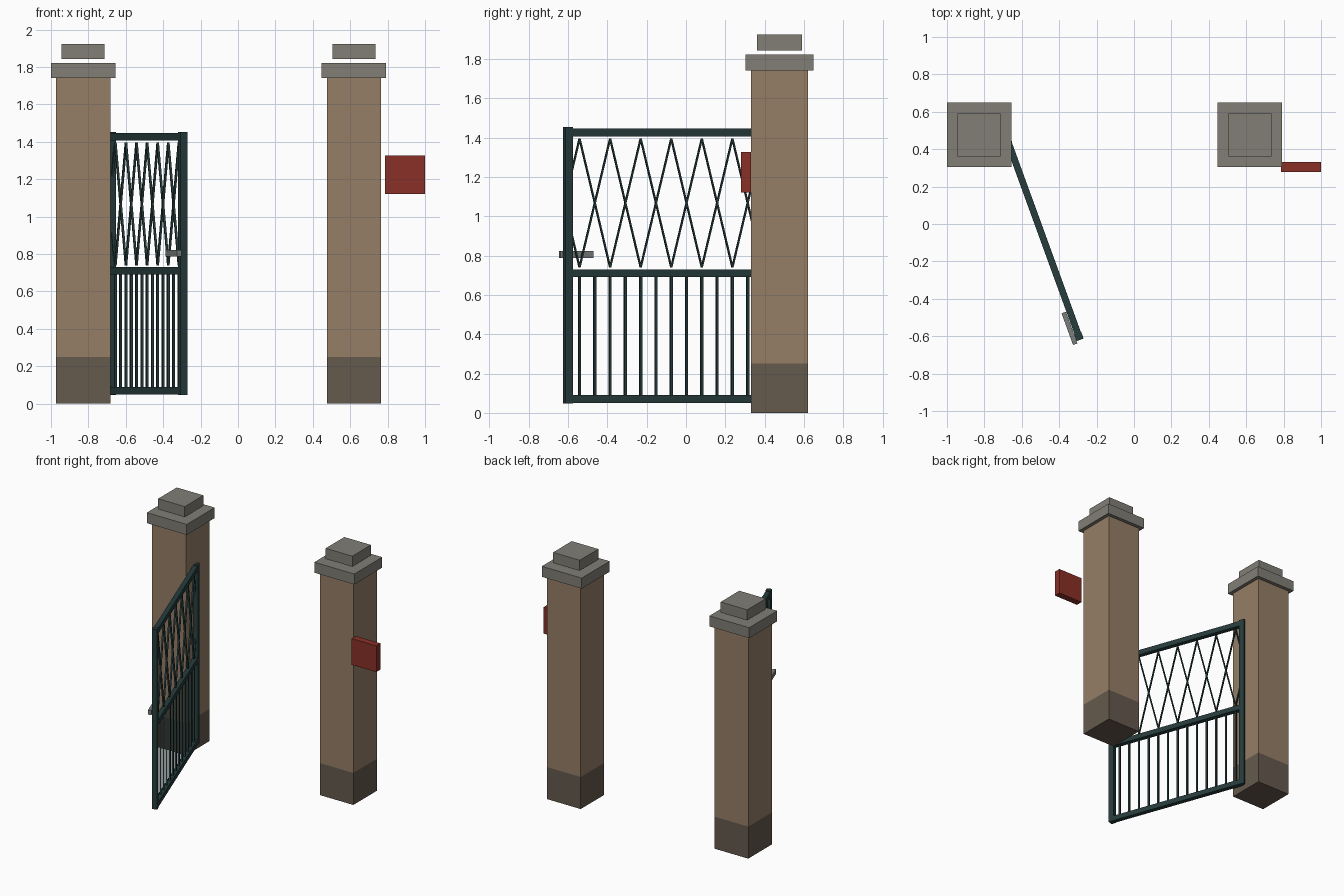
import bpy
from math import radians, hypot, atan2
from mathutils import Matrix, Vector

if "Cube" in bpy.data.objects:
    bpy.data.objects.remove(bpy.data.objects["Cube"])


def material(name, rgb):
    m = bpy.data.materials.new(name)
    m.diffuse_color = (*rgb, 1)
    m.use_nodes = True
    m.node_tree.nodes["Principled BSDF"].inputs["Base Color"].default_value = m.diffuse_color
    return m


STONE = material("sandstone", (0.30, 0.21, 0.135))
PLINTH = material("dark_stone", (0.13, 0.10, 0.075))
CAP = material("cap_stone", (0.22, 0.21, 0.18))
IRON = material("painted_iron", (0.02, 0.045, 0.045))
STEEL = material("steel", (0.20, 0.21, 0.21))
RED = material("red_paint", (0.25, 0.03, 0.02))


def box(name, centre, size, mat, frame=Matrix(), tilt=0.0):
    """Box in a local frame, tilted about the local y axis."""
    bpy.ops.mesh.primitive_cube_add(size=1)
    o = bpy.context.object
    o.name = name
    o.data.transform(frame @ Matrix.Translation(centre)
                     @ Matrix.Rotation(tilt, 4, 'Y') @ Matrix.Diagonal((*size, 1)))
    o.data.materials.append(mat)
    return o


def slab(name, x, y, width, z0, z1, mat):
    return box(name, (x, y, (z0 + z1) / 2), (width, width, z1 - z0), mat)


# Gate pillars
for side, x in (("left", -0.828), ("right", 0.62)):
    y = 0.476
    slab(side + "_pillar_base", x, y, 0.29, 0, 0.25, PLINTH)
    slab(side + "_pillar_shaft", x, y, 0.29, 0.25, 1.74, STONE)
    slab(side + "_pillar_cap", x, y, 0.345, 1.74, 1.822, CAP)
    slab(side + "_pillar_top_block", x, y, 0.23, 1.842, 1.924, CAP)

# Letter box beside the right pillar
box("letter_box", (0.893, 0.305, 1.223), (0.214, 0.052, 0.205), RED)

# Open gate leaf: local x runs from the hinge to the free end
W, N, T = 1.158, 14, 0.04
GATE = Matrix.Translation((-0.684, 0.469, 0)) @ Matrix.Rotation(radians(-70), 4, 'Z')
for name, u in (("hinge_stile", T / 2), ("free_stile", W - T / 2)):
    box(name, (u, 0, 0.75), (T, T, 1.405), IRON, GATE)
for name, z in (("bottom_rail", 0.07), ("middle_rail", 0.71), ("top_rail", 1.426)):
    box(name, (W / 2, 0, z), (W - T, T * 0.9, T), IRON, GATE)

# Lower vertical bars
for i in range(1, N):
    box("gate_bar", (W * i / N, 0, 0.39), (0.013, 0.013, 0.60), IRON, GATE)


# Upper diamond lattice
def rod(u0, z0, u1, z1):
    du, dz = u1 - u0, z1 - z0
    box("lattice_rod", ((u0 + u1) / 2, 0, (z0 + z1) / 2),
        (0.008, 0.012, hypot(du, dz)), IRON, GATE, atan2(du, dz))


LO, HI = 0.74, 1.395
MID, STEP = (LO + HI) / 2, W / N
for i in range(1, N - 1, 2):
    rod(i * STEP, LO, (i + 2) * STEP, HI)
    rod((i + 2) * STEP, LO, i * STEP, HI)
for z in (LO, HI):
    rod(STEP, z, 0.01, MID + (z - MID) * 0.12)
    rod(W - STEP, z, W - 0.01, MID + (z - MID) * 0.12)

# Latch on the free end
LATCH = Matrix.Translation((-0.345, -0.558, 0.805)) @ Matrix.Rotation(radians(-70), 4, 'Z')
box("latch", (0, 0, 0), (0.18, 0.025, 0.035), STEEL, LATCH)
